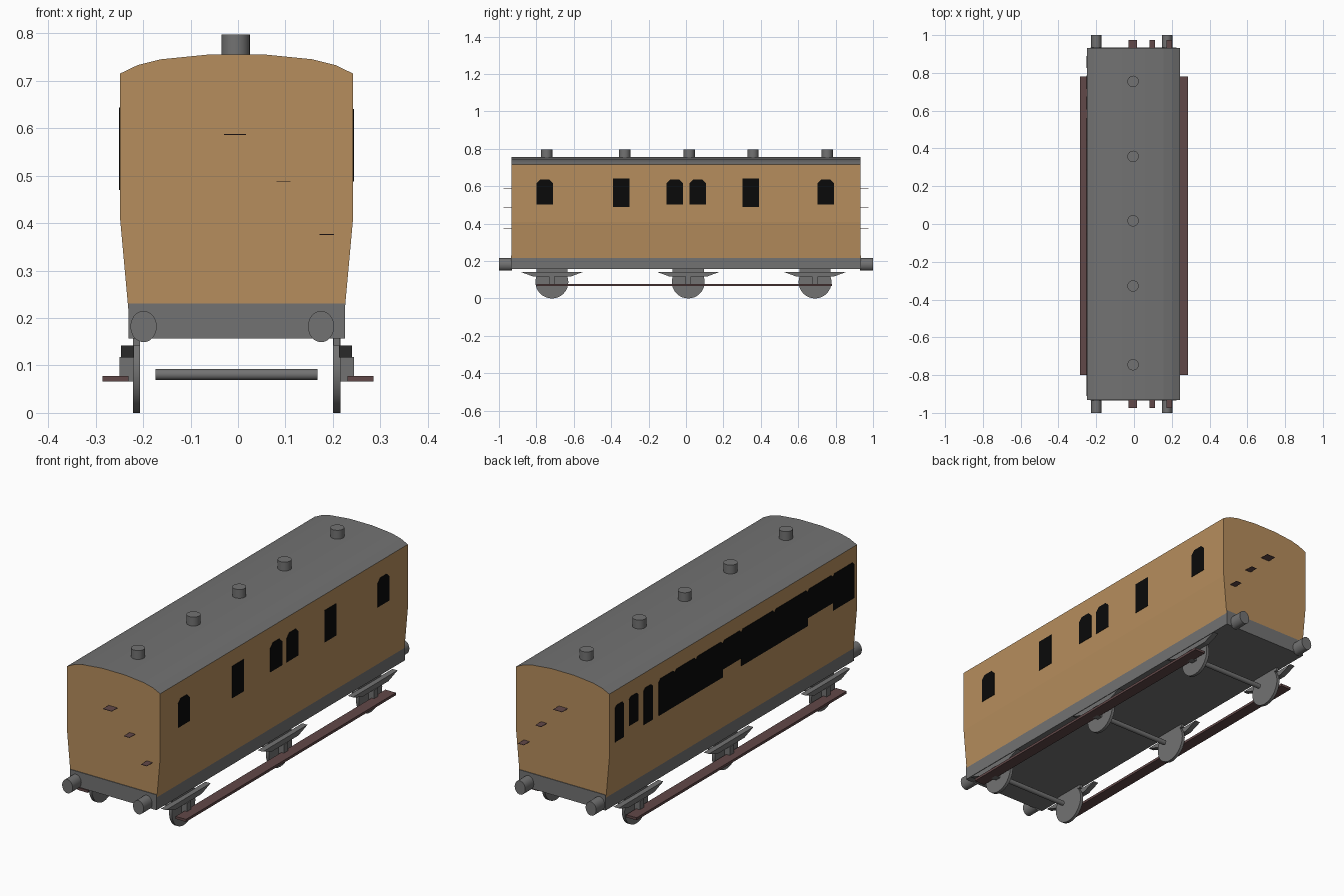
import bpy
import bmesh
from math import radians
from mathutils import Matrix, Vector

default_cube = bpy.data.objects.get("Cube")
if default_cube:
    bpy.data.objects.remove(default_cube, do_unlink=True)


def make_material(name, red, green, blue):
    material = bpy.data.materials.new(name)
    material.use_nodes = True
    colour = (red, green, blue, 1)
    material.diffuse_color = colour
    shader = material.node_tree.nodes["Principled BSDF"]
    shader.inputs["Base Color"].default_value = colour
    shader.inputs["Roughness"].default_value = 0.8
    return material


wood = make_material("varnished wood", 0.47, 0.27, 0.11)
grey = make_material("iron grey", 0.17, 0.17, 0.17)
board = make_material("dark footboard", 0.12, 0.065, 0.065)
glass = make_material("black glass", 0.003, 0.003, 0.003)

MIDDLE = -0.003
HALF_LENGTH = 0.932


def finish(name, bm, *materials):
    bmesh.ops.recalc_face_normals(bm, faces=bm.faces)
    mesh = bpy.data.meshes.new(name)
    bm.to_mesh(mesh)
    bm.free()
    for material in materials:
        mesh.materials.append(material)
    obj = bpy.data.objects.new(name, mesh)
    bpy.context.collection.objects.link(obj)
    return obj


def box(name, material, x, y, z):
    """Box from three (low, high) ranges."""
    bm = bmesh.new()
    bmesh.ops.create_cube(bm, size=1)
    for vert in bm.verts:
        vert.co = Vector([low + (high - low) * (part + 0.5)
                          for part, (low, high) in zip(vert.co, (x, y, z))])
    return finish(name, bm, material)


def cylinder(name, material, centre, radius, length, axis, sides=24, squash=1):
    turn = {"X": Matrix.Rotation(radians(90), 4, "Y"),
            "Y": Matrix.Rotation(radians(90), 4, "X"),
            "Z": Matrix.Identity(4)}[axis]
    place = Matrix.Translation(centre) @ Matrix.Diagonal((squash, 1, 1, 1)) @ turn
    bm = bmesh.new()
    bmesh.ops.create_cone(bm, cap_ends=True, segments=sides, radius1=radius,
                          radius2=radius, depth=length, matrix=place)
    obj = finish(name, bm, material)
    for polygon in obj.data.polygons:
        polygon.use_smooth = len(polygon.vertices) == 4
    obj.data.set_sharp_from_angle(angle=radians(40))
    return obj


def prism(name, points, offset, *materials):
    """Extrude a flat outline of 3D points along an offset."""
    bm = bmesh.new()
    face = bm.faces.new([bm.verts.new(p) for p in points])
    grown = bmesh.ops.extrude_face_region(bm, geom=[face], use_keep_orig=True)
    new_verts = [g for g in grown["geom"] if isinstance(g, bmesh.types.BMVert)]
    bmesh.ops.translate(bm, verts=new_verts, vec=offset)
    return finish(name, bm, *materials)


# Carriage body with curved roof
half = [(0.228, 0.217), (0.2455, 0.41), (0.2455, 0.715), (0.208, 0.733),
        (0.16, 0.745), (0.06, 0.755)]
outline = half + [(-x, z) for x, z in reversed(half)]
body = prism("carriage_body", [(x + MIDDLE, -HALF_LENGTH, z) for x, z in outline],
             (0, 2 * HALF_LENGTH, 0), wood, grey)
for polygon in body.data.polygons:
    polygon.material_index = int(abs(polygon.normal.z) > 0.5)

# Underframe and end beams
frame_x = (MIDDLE - 0.228, MIDDLE + 0.228)
box("underframe", grey, frame_x, (-HALF_LENGTH, HALF_LENGTH), (0.157, 0.218))
for end, label in ((-1, "front"), (1, "back")):
    edge = end * HALF_LENGTH
    box(label + "_beam", grey, frame_x, sorted((edge, edge + end * 0.003)),
        (0.157, 0.23))

    # Buffers
    for x, side in ((-0.199, "right"), (0.175, "left")):
        cylinder(f"{label}_{side}_buffer", grey, (x, end * 0.965, 0.182),
                 0.033, 0.07, "Y", squash=0.84)

    # End steps
    for x, z, width in ((-0.006, 0.587, 0.046), (0.096, 0.487, 0.03),
                        (0.187, 0.376, 0.03)):
        box(label + "_step", board, (x - width / 2, x + width / 2),
            sorted((edge, end * 0.975)), (z - 0.001, z + 0.001))

# Roof vents
for y in (-0.745, -0.328, 0.017, 0.358, 0.755):
    cylinder("roof_vent", grey, (-0.005, y, 0.77), 0.03, 0.054, "Z")


def window(name, side, start, end, bottom, top, clip):
    """Thin plate on the body side with clipped upper corners."""
    x = MIDDLE + side * 0.245
    shape = [(start, bottom), (end, bottom), (end, top - clip)]
    if clip:
        shape += [(end - clip, top), (start + clip, top)]
    else:
        shape[-1:] = [(end, top)]
    shape.append((start, top - clip))
    prism(name, [(x, y, z) for y, z in shape], (side * 0.0025, 0, 0), glass)


# Left side windows
for y in (-0.755, -0.06, 0.063, 0.748):
    window("left_window", 1, y - 0.044, y + 0.044, 0.502, 0.636, 0.02)
for y in (-0.347, 0.347):
    window("left_door_window", 1, y - 0.044, y + 0.044, 0.488, 0.64, 0)

# Right side windows, merging into a long glazed band
DOOR, SEAT = 0.47, 0.507
for start, end, bottom in ((0.825, 0.89, DOOR), (0.715, 0.785, SEAT),
                           (0.607, 0.675, DOOR), (0.44, 0.56, DOOR),
                           (0.28, 0.44, DOOR), (0.08, 0.28, DOOR),
                           (-0.06, 0.08, SEAT), (-0.31, -0.06, DOOR),
                           (-0.56, -0.31, DOOR), (-0.75, -0.56, SEAT),
                           (-0.91, -0.75, DOOR)):
    window("right_window", -1, start, end, bottom, 0.643, 0.012)

# Running gear
for y in (-0.717, 0.012, 0.69):
    cylinder("axle", grey, (MIDDLE, y, 0.081), 0.012, 0.342, "X", 12)
    for side, label in ((-1, "right"), (1, "left")):

        def across(inner, outer):
            return sorted((MIDDLE + side * inner, MIDDLE + side * outer))

        cylinder(label + "_wheel", grey, (MIDDLE + side * 0.211, y, 0.088),
                 0.088, 0.015, "X", 32)
        box(label + "_hanger", grey, across(0.204, 0.218),
            (y - 0.083, y + 0.083), (0.142, 0.16))
        low, high = across(0.216, 0.243)
        spring = [(-0.168, 0.142), (-0.1, 0.117), (0.1, 0.117), (0.168, 0.142)]
        prism(label + "_spring", [(low, y + dy, z) for dy, z in spring],
              (high - low, 0, 0), grey)
        box(label + "_axle_box", grey, across(0.215, 0.247),
            (y - 0.015, y + 0.015), (0.066, 0.118))

# Footboards
for side, label in ((-1, "right"), (1, "left")):
    box(label + "_footboard", board, sorted((side * 0.231, side * 0.286)),
        (-0.8, 0.78), (0.066, 0.078))
